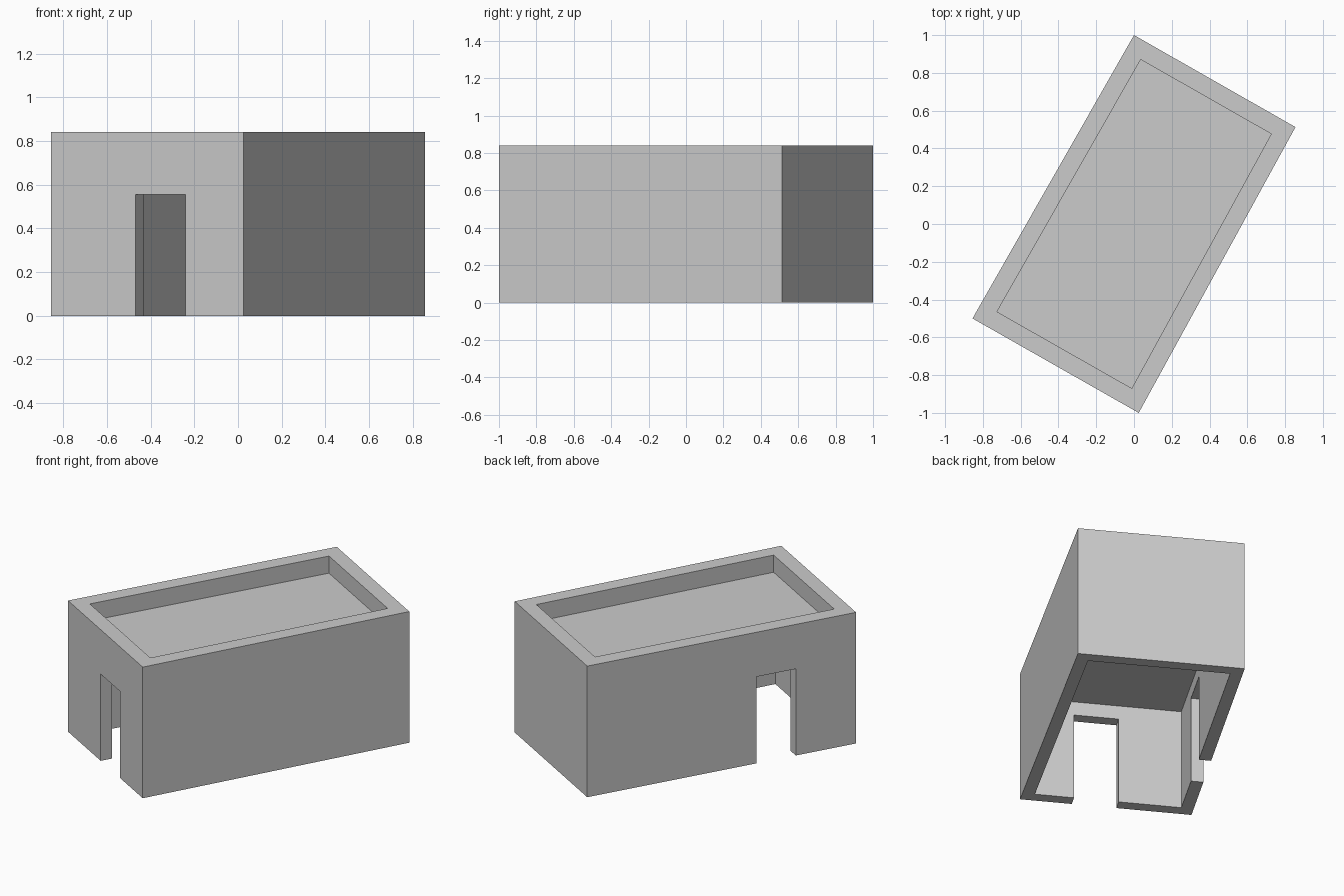
import bpy
import bmesh
from mathutils import Vector

default_cube = bpy.data.objects.get("Cube")
if default_cube:
    bpy.data.objects.remove(default_cube, do_unlink=True)

HEIGHT = 0.84
WALL = 0.073
PARAPET = 0.095
ROOF_TOP = 0.73
CEILING = 0.643
DOOR_TOP = 0.555

# Footprint, counter-clockwise: front right, front left, back left, back right
CORNERS = [Vector(p) for p in ((-0.855, -0.5), (0.025, -1), (0.855, 0.513), (0, 1))]


def inward(a, b):
    d = (b - a).normalized()
    return Vector((-d.y, d.x))


def inset(points, dist):
    """Move every side of the outline inward by the same distance."""
    result = []
    for i, p in enumerate(points):
        n1 = inward(points[i - 1], p)
        n2 = inward(p, points[(i + 1) % len(points)])
        result.append(p + (n1 + n2) * dist / (1 + n1.dot(n2)))
    return result


def prism(name, points, bottom, top):
    bm = bmesh.new()
    face = bm.faces.new([bm.verts.new((p.x, p.y, bottom)) for p in points])
    extruded = bmesh.ops.extrude_face_region(bm, geom=[face])["geom"]
    verts = [g for g in extruded if isinstance(g, bmesh.types.BMVert)]
    bmesh.ops.translate(bm, verts=verts, vec=(0, 0, top - bottom))
    bmesh.ops.recalc_face_normals(bm, faces=bm.faces[:])
    mesh = bpy.data.meshes.new(name)
    bm.to_mesh(mesh)
    bm.free()
    obj = bpy.data.objects.new(name, mesh)
    bpy.context.collection.objects.link(obj)
    return obj


def doorway(name, a, b, start, end):
    """Cutter through the wall from a to b, between two fractions of its length."""
    n = inward(a, b) * WALL * 1.6
    p, q = a.lerp(b, start), a.lerp(b, end)
    return prism(name, [p - n, q - n, q + n, p + n], -0.1, DOOR_TOP)


# Solid block, then the roof recess, room and two doorways cut out of it
building = prism("building_shell", CORNERS, 0, HEIGHT)
cutters = [
    prism("roof_recess_cutter", inset(CORNERS, PARAPET), ROOF_TOP, HEIGHT + 0.1),
    prism("room_cutter", inset(CORNERS, WALL), -0.1, CEILING),
    doorway("front_door_cutter", CORNERS[0], CORNERS[1], 0.438, 0.698),
    doorway("side_door_cutter", CORNERS[3], CORNERS[0], 0.63, 0.776),
]
bpy.context.view_layer.objects.active = building
for cutter in cutters:
    cutter.hide_render = True
    mod = building.modifiers.new(cutter.name, "BOOLEAN")
    mod.operation = "DIFFERENCE"
    mod.solver = "EXACT"
    mod.object = cutter
    bpy.ops.object.modifier_apply(modifier=mod.name)
    bpy.data.objects.remove(cutter, do_unlink=True)

# Plain grey finish
grey = bpy.data.materials.new("light_grey")
grey.use_nodes = True
colour = (0.6, 0.6, 0.6, 1)
grey.diffuse_color = colour
grey.node_tree.nodes["Principled BSDF"].inputs["Base Color"].default_value = colour
building.data.materials.clear()
building.data.materials.append(grey)
